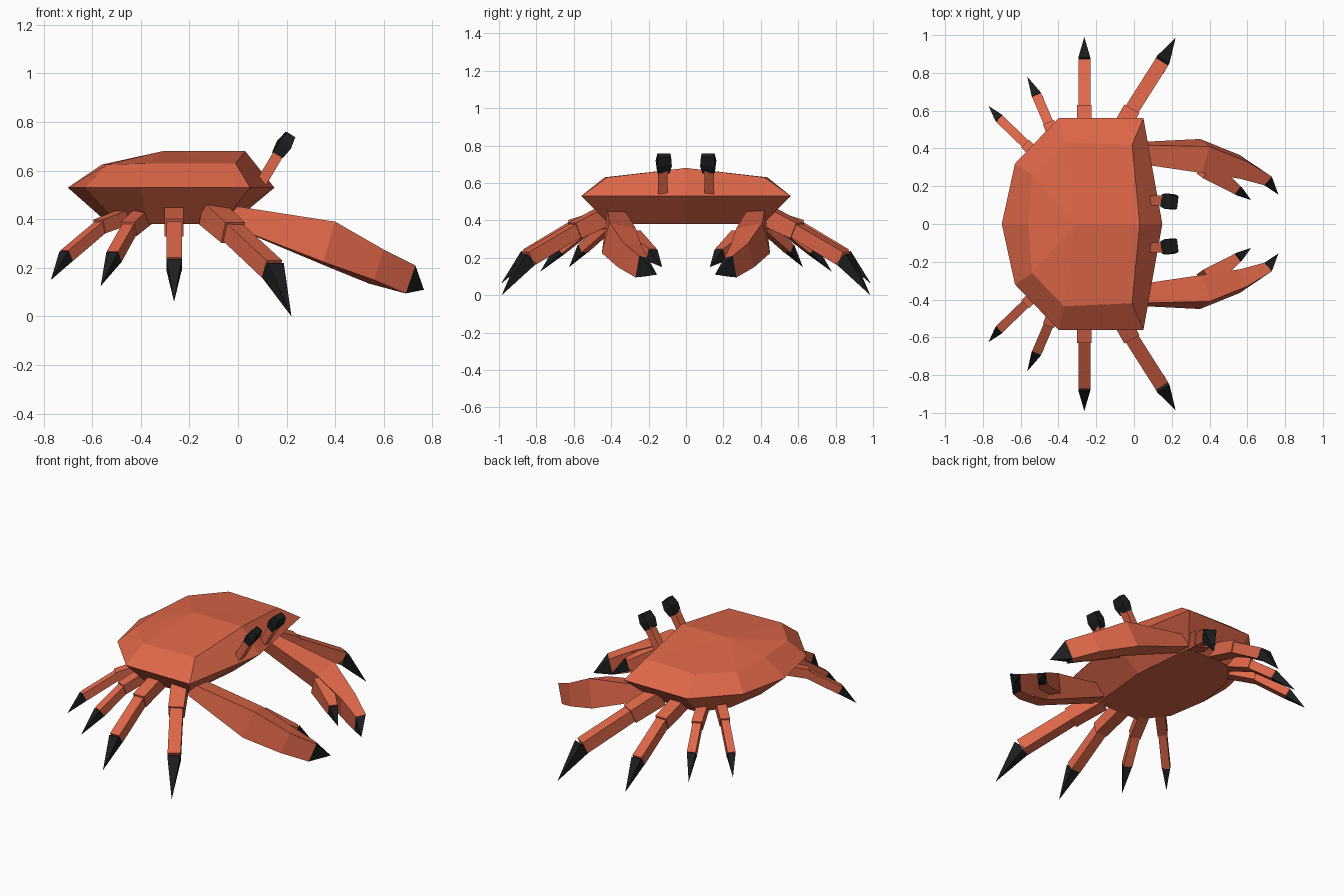
import bpy, bmesh
from mathutils import Vector

if "Cube" in bpy.data.objects:
    bpy.data.objects.remove(bpy.data.objects["Cube"])


def material(name, color):
    m = bpy.data.materials.new(name)
    m.diffuse_color = color
    m.use_nodes = True
    m.node_tree.nodes["Principled BSDF"].inputs["Base Color"].default_value = m.diffuse_color
    return m


RED = material("orange_red", (0.73, 0.135, 0.066, 1))
BLACK = material("black", (0.012, 0.013, 0.014, 1))


def loft(name, rings, mat, top=None):
    """Skin closed rings of points; optional apex fans the last ring."""
    bm = bmesh.new()
    vs = [[bm.verts.new(p) for p in r] for r in rings]
    n = len(vs[0])
    for a, b in zip(vs, vs[1:]):
        for i in range(n):
            j = (i + 1) % n
            bm.faces.new((a[i], a[j], b[j], b[i]))
    bm.faces.new(vs[0])
    if top is None:
        bm.faces.new(vs[-1])
    else:
        t = bm.verts.new(top)
        for i in range(n):
            bm.faces.new((vs[-1][i], vs[-1][(i + 1) % n], t))
    bmesh.ops.recalc_face_normals(bm, faces=bm.faces)
    me = bpy.data.meshes.new(name)
    bm.to_mesh(me)
    bm.free()
    me.materials.append(mat)
    ob = bpy.data.objects.new(name, me)
    bpy.context.collection.objects.link(ob)
    return ob


def ring(p, d, w, h):
    """Rectangular section, half sizes w and h, square to direction d."""
    p, d = Vector(p), Vector(d).normalized()
    s = d.cross(Vector((0, 0, 1))).normalized()
    u = s.cross(d)
    return [p + s * w * i + u * h * j for i, j in ((-1, -1), (1, -1), (1, 1), (-1, 1))]


def limb(name, a, b, sa, sb, mat):
    d = Vector(b) - Vector(a)
    if sb is None:
        return loft(name, [ring(a, d, *sa)], mat, b)
    return loft(name, [ring(a, d, *sa), ring(b, d, *sb)], mat)


def outline(half):
    """Mirror a half outline, whose ends lie on y = 0."""
    return half + [(x, -y, z) for x, y, z in half[-2:0:-1]]


# Faceted shell: belly, widest rim, shoulder, crown
belly = [(-0.03, 0, .38), (-0.07, .41, .38), (-0.37, .41, .38), (-0.49, .25, .38), (-0.53, 0, .38)]
rim = [(.15, 0, .53), (.05, .56, .53), (-.40, .56, .53), (-.63, .32, .53), (-.70, 0, .53)]
shoulder = [(.03, 0, .68), (-.01, .42, .63), (-.37, .435, .63), (-.54, .26, .625), (-.56, 0, .625)]
loft("shell", [outline(belly), outline(rim), outline(shoulder)], RED, (-.31, 0, .68))

# Legs: root, knee, ankle, tip, half width
LEGS = [
    ((-.11, .43, .425), (-.02, .595, .345), (.14, .845, .195), (.22, .985, 0), .038),
    ((-.263, .40, .43), (-.263, .62, .365), (-.263, .855, .215), (-.263, .99, .06), .032),
    ((-.38, .36, .42), (-.45, .53, .36), (-.51, .67, .245), (-.565, .78, .125), .026),
    ((-.44, .29, .42), (-.57, .42, .37), (-.705, .55, .25), (-.77, .625, .15), .024),
]

# Pincer sections: corners outer-top, inner-top, inner-bottom, outer-bottom
PINCER = [
    [(-.05, .42, .46), (-.05, .33, .46), (-.05, .33, .38), (-.05, .43, .38)],
    [(.40, .41, .39), (.36, .27, .36), (.38, .33, .20), (.35, .45, .225)],
    [(.60, .33, .275), (.56, .24, .27), (.54, .27, .135), (.56, .365, .15)],
    [(.73, .25, .21), (.69, .205, .20), (.67, .22, .10), (.69, .27, .095)],
]

for side, s in (("left", 1), ("right", -1)):
    def m(p):
        return (p[0], p[1] * s, p[2])

    for k, (root, knee, ankle, tip, w) in enumerate(LEGS, 1):
        pre = f"{side}_leg_{k}_"
        root, knee, ankle, tip = map(m, (root, knee, ankle, tip))
        limb(pre + "upper", root, knee, (w * 1.25, w * 1.3), (w * 1.2, w * 1.2), RED)
        limb(pre + "lower", Vector(root).lerp(knee, .9), ankle, (w, w), (w, w * 1.05), RED)
        limb(pre + "tip", ankle, tip, (w, w * 1.05), None, BLACK)

    # Pincer arm with black point
    rings = [[m(p) for p in r] for r in PINCER]
    loft(f"{side}_pincer", rings, RED)
    loft(f"{side}_pincer_tip", rings[-1:], BLACK, m((.765, .155, .11)))

    # Smaller inner finger
    a, b, c = m((.38, .30, .29)), m((.54, .185, .215)), m((.62, .127, .15))
    limb(f"{side}_finger", a, b, (.055, .06), (.026, .035), RED)
    limb(f"{side}_finger_tip", b, c, (.026, .035), None, BLACK)

    # Eye on a stalk
    limb(f"{side}_eye_stalk", m((.09, .125, .54)), m((.17, .125, .675)), (.026, .022), (.026, .022), RED)
    e0, e1 = Vector(m((.162, .122, .663))), Vector(m((.215, .116, .748)))
    d = e1 - e0
    loft(f"{side}_eye", [ring(e0, d, .033, .022), ring(e0 + d * .5, d, .041, .029),
                         ring(e1, d, .035, .02)], BLACK)
